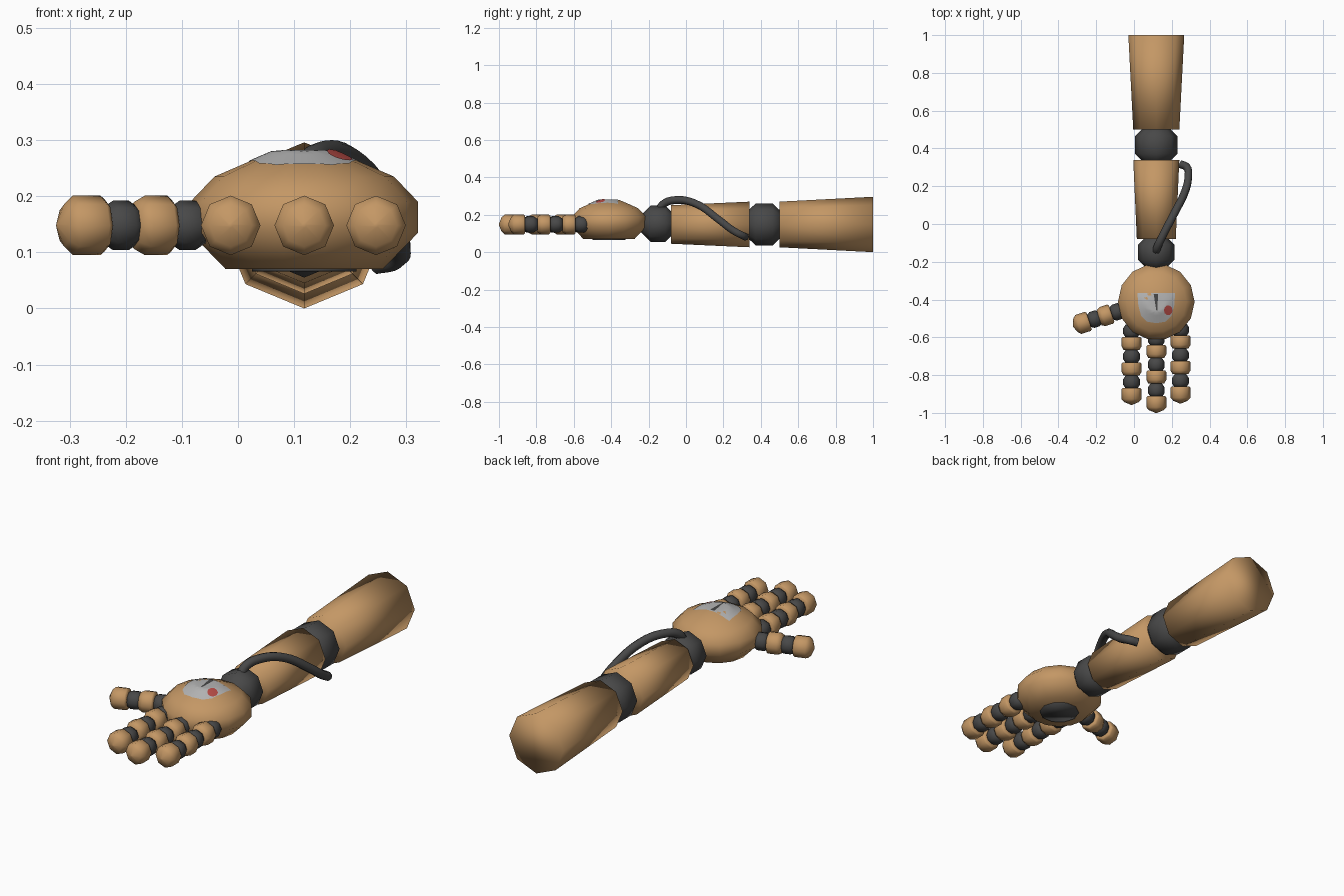
import bpy, bmesh, math
from mathutils import Vector

old = bpy.data.objects.get("Cube")
if old:
    bpy.data.objects.remove(old)


def material(name, rgb):
    m = bpy.data.materials.new(name)
    m.use_nodes = True
    m.diffuse_color = (*rgb, 1)
    m.node_tree.nodes["Principled BSDF"].inputs["Base Color"].default_value = (*rgb, 1)
    return m


TAN = material("tan_shell", (0.55, 0.31, 0.13))
DARK = material("dark_rubber", (0.065, 0.065, 0.065))
GREY = material("grey_panel", (0.46, 0.46, 0.46))
RED = material("red_mark", (0.46, 0.07, 0.06))
AXIS_X, AXIS_Z = 0.118, 0.148
PALM_Y = -0.412


def add_object(name, bm, mat):
    bmesh.ops.recalc_face_normals(bm, faces=bm.faces)
    for f in bm.faces:
        f.smooth = True
    me = bpy.data.meshes.new(name)
    bm.to_mesh(me)
    bm.free()
    me.materials.append(mat)
    ob = bpy.data.objects.new(name, me)
    bpy.context.collection.objects.link(ob)
    return ob


def lathe(name, mat, origin, direction, profile, sides=8):
    """Closed turned shape: profile holds (distance along axis, radius)."""
    bm = bmesh.new()
    rot = Vector(direction).to_track_quat('Z', 'Y')
    rings = []
    for t, r in profile:
        rings.append([bm.verts.new(Vector(origin) + rot @ Vector((
            r * math.cos(math.tau * i / sides), r * math.sin(math.tau * i / sides), t)))
            for i in range(sides)])
    for a, b in zip(rings, rings[1:]):
        for i in range(sides):
            j = (i + 1) % sides
            bm.faces.new((a[i], a[j], b[j], b[i]))
    bm.faces.new(rings[0])
    bm.faces.new(rings[-1])
    return add_object(name, bm, mat)


def ball(half):
    """Mirror half of a joint profile about its middle."""
    return [(-t, r) for t, r in reversed(half)] + half


# Arm sleeves and the two large joints
BACK = (0, 1, 0)
lathe("upper_arm", TAN, (AXIS_X, 0.5, AXIS_Z), BACK, [(0, 0.122), (0.5, 0.148)])
lathe("forearm", TAN, (AXIS_X, -0.08, AXIS_Z), BACK, [(0, 0.103), (0.42, 0.122)])
lathe("elbow_joint", DARK, (AXIS_X, 0.418, AXIS_Z), BACK, ball([(0.046, 0.112), (0.1, 0.06)]))
lathe("wrist_joint", DARK, (AXIS_X, -0.15, 0.152), BACK, ball([(0.04, 0.097), (0.095, 0.04)]))

# Palm and the pad under it
lathe("palm", TAN, (AXIS_X, PALM_Y, 0), (0, 0, 1),
      [(0.07, 0.14), (0.135, 0.203), (0.19, 0.203), (0.235, 0.16),
       (0.258, 0.107), (0.28, 0.055)], 14)
lathe("palm_pad", DARK, (AXIS_X, PALM_Y, 0), (0, 0, 1), [(0.066, 0.093), (0.073, 0.093)], 10)

# Fingers: alternating joints and shells
SHELL = [(0, 0.046), (0.008, 0.053), (0.05, 0.053), (0.07, 0.042)]
TIP = [(0, 0.046), (0.008, 0.053), (0.06, 0.053), (0.076, 0.038), (0.09, 0.004)]
KNUCKLE = ball([(0.015, 0.044), (0.036, 0.03)])


def finger(name, base, direction, count, pitch):
    d = Vector(direction).normalized()
    for i in range(count):
        at = Vector(base) + d * pitch * i
        lathe(f"{name}_joint_{i + 1}", DARK, at, d, KNUCKLE)
        last = i == count - 1
        lathe(f"{name}_tip" if last else f"{name}_shell_{i + 1}", TAN,
              at + d * 0.03, d, TIP if last else SHELL)


for name, x, y in (("right_finger", -0.013, -0.567), ("middle_finger", AXIS_X, -0.61),
                   ("left_finger", 0.246, -0.56)):
    finger(name, (x, y, AXIS_Z), (0, -1, 0), 3, 0.135)
finger("thumb", (-0.09, -0.465, AXIS_Z), (-0.95, -0.31, 0), 2, 0.125)

# Cable from the wrist to the side of the forearm
curve = bpy.data.curves.new("cable", 'CURVE')
curve.dimensions = '3D'
curve.bevel_depth = 0.021
curve.bevel_resolution = 2
curve.resolution_u = 5
curve.use_fill_caps = True
path = [(0.116, -0.15, 0.22), (0.125, -0.12, 0.258), (0.153, -0.06, 0.278),
        (0.21, 0.05, 0.26), (0.273, 0.18, 0.17), (0.287, 0.25, 0.117),
        (0.28, 0.3, 0.09), (0.243, 0.318, 0.082)]
spline = curve.splines.new('BEZIER')
spline.bezier_points.add(len(path) - 1)
for p, co in zip(spline.bezier_points, path):
    p.co = co
    p.handle_left_type = p.handle_right_type = 'AUTO'
cable = bpy.data.objects.new("cable", curve)
bpy.context.collection.objects.link(cable)
curve.materials.append(DARK)


# Gauge plates that follow the top of the palm
def palm_height(x, y):
    return 0.28 - max(0, math.hypot(x, y) - 0.055) * 0.43


def plate(name, mat, outline, lift, splits=5, rings=5):
    edge = []
    for a, b in zip(outline, outline[1:] + outline[:1]):
        edge += [Vector(a).lerp(Vector(b), k / splits) for k in range(splits)]
    mid = sum((Vector(p) for p in outline), Vector((0, 0))) / len(outline)
    bm = bmesh.new()

    def vert(p):
        return bm.verts.new((AXIS_X + p.x, PALM_Y + p.y, palm_height(p.x, p.y) + lift))

    loops = [[vert(mid.lerp(p, k / rings)) for p in edge] for k in range(1, rings + 1)]
    centre = vert(mid)
    n = len(edge)
    for i in range(n):
        j = (i + 1) % n
        bm.faces.new((centre, loops[0][i], loops[0][j]))
        for a, b in zip(loops, loops[1:]):
            bm.faces.new((a[i], b[i], b[j], a[j]))
    ob = add_object(name, bm, mat)
    if ob.data.polygons[0].normal.z < 0:
        ob.data.flip_normals()


half = [(0.1, 0.048), (0.095, -0.02), (0.08, -0.075), (0.05, -0.105)]
plate("gauge_panel", GREY, [(-x, y) for x, y in half] + [(0, -0.113)] + half[::-1], 0.002)
plate("gauge_needle", DARK, [(-0.014, 0.042), (0, -0.045), (0.006, -0.045), (0.009, 0.042)], 0.004)
plate("gauge_mark", RED, [(0.063 + 0.023 * math.cos(math.tau * i / 10),
                           -0.045 + 0.026 * math.sin(math.tau * i / 10)) for i in range(10)],
      0.004, 1, 3)
